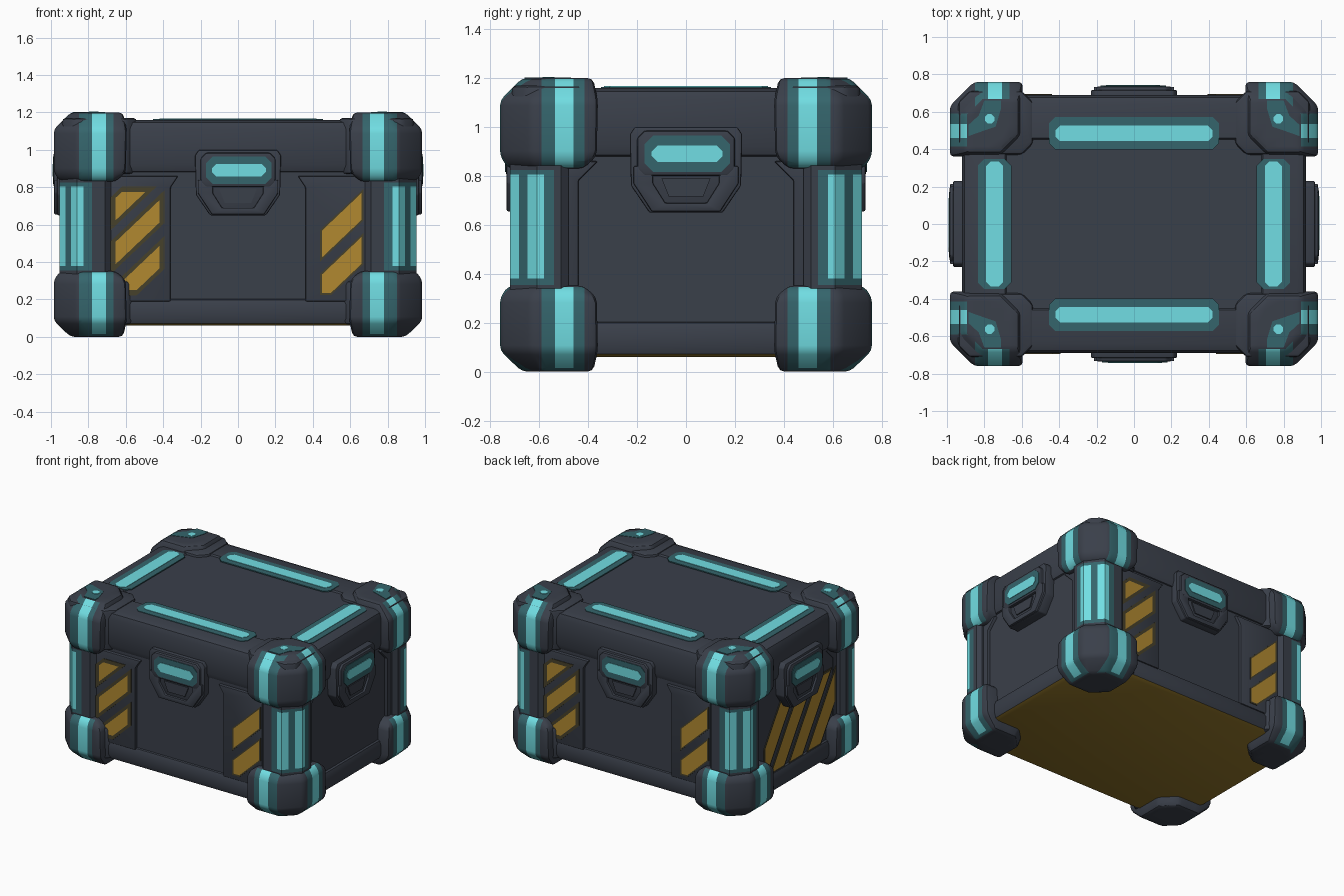
import bpy, bmesh, math
from mathutils import Vector

if "Cube" in bpy.data.objects:
    bpy.data.objects.remove(bpy.data.objects["Cube"])


def material(name, r, g, b):
    m = bpy.data.materials.new(name)
    m.diffuse_color = (r, g, b, 1)
    m.use_nodes = True
    m.node_tree.nodes["Principled BSDF"].inputs["Base Color"].default_value = m.diffuse_color
    return m


BODY = material("dark slate", 0.042, 0.050, 0.068)
GLOW = material("bright cyan", 0.165, 0.73, 0.77)
TEAL = material("dark teal", 0.035, 0.13, 0.15)
YELLOW = material("hazard yellow", 0.44, 0.25, 0.03)
OLIVE = material("dark olive", 0.062, 0.052, 0.024)
BROWN = material("underside brown", 0.28, 0.175, 0.022)


def finish(bm, name, mats, rule=None):
    bmesh.ops.recalc_face_normals(bm, faces=bm.faces[:])
    bm.normal_update()
    for f in bm.faces:
        f.smooth = True
        if rule:
            f.material_index = rule(f.calc_center_median(), f.normal)
    me = bpy.data.meshes.new(name)
    bm.to_mesh(me)
    bm.free()
    for m in mats:
        me.materials.append(m)
    me.set_sharp_from_angle(angle=math.radians(32))
    ob = bpy.data.objects.new(name, me)
    bpy.context.collection.objects.link(ob)
    return ob


def loft(rings):
    bm = bmesh.new()
    vs = [[bm.verts.new(p) for p in r] for r in rings]
    n = len(vs[0])
    for a, b in zip(vs, vs[1:]):
        for i in range(n):
            bm.faces.new((a[i], a[(i + 1) % n], b[(i + 1) % n], b[i]))
    bm.faces.new(vs[0][::-1])
    bm.faces.new(vs[-1])
    bmesh.ops.recalc_face_normals(bm, faces=bm.faces[:])
    return bm


def bevel(bm, w, seg=2):
    bmesh.ops.bevel(bm, geom=bm.edges[:], offset=w, segments=seg, profile=0.5,
                    affect='EDGES', clamp_overlap=True)


def cut(bm, co, no):
    bmesh.ops.bisect_plane(bm, geom=bm.verts[:] + bm.edges[:] + bm.faces[:],
                           plane_co=co, plane_no=no)


def side(k):
    """Maps (u, v, out) onto the front, right, back or left side (k = 0..3)."""
    c, s = ((1, 0), (0, 1), (-1, 0), (0, -1))[k]
    return lambda u, v, d: Vector((c * u + s * d, s * u - c * d, v))


def top(u, v, d):
    return Vector((u, v, d))


def prism(name, pts, place, d0, d1, mat, w=0):
    bm = loft([[place(u, v, d) for u, v in pts] for d in (d0, d1)])
    if w:
        bevel(bm, w)
    return finish(bm, name, [mat])


def rect(u0, u1, v0, v1, c=0.0):
    if not c:
        return [(u0, v0), (u1, v0), (u1, v1), (u0, v1)]
    return [(u0 + c, v0), (u1 - c, v0), (u1, v0 + c), (u1, v1 - c),
            (u1 - c, v1), (u0 + c, v1), (u0, v1 - c), (u0, v0 + c)]


def box(x, y, z0, z1, w):
    bm = loft([[Vector((u, v, z)) for u, v in rect(-x, x, -y, y)] for z in (z0, z1)])
    if w:
        bevel(bm, w)
    return bm


def strip(name, place, d, u0, u1, v0, v1, border):
    """Glowing strip: dark teal plate with a thin bright plate on it."""
    b = border
    prism(name + "_border", rect(u0 - b[0], u1 + b[0], v0 - b[1], v1 + b[1], 0.035), place, d - 0.004, d + 0.004, TEAL)
    prism(name + "_light", rect(u0, u1, v0, v1, 0.025), place, d, d + 0.007, GLOW)


# Crate core, base and lid
finish(box(0.895, 0.668, 0.1, 1.0, 0), "crate_core", [BODY])
finish(box(0.92, 0.69, 0.06, 0.21, 0.04), "crate_base", [BODY, BROWN],
       lambda c, n: 1 if n.z < -0.5 else 0)
lid = box(0.92, 0.69, 0.87, 1.16, 0.05)
lid_top = max(lid.faces, key=lambda f: f.calc_center_median().z + f.calc_area())
bmesh.ops.inset_individual(lid, faces=[lid_top], thickness=0.255, depth=0)
bmesh.ops.inset_individual(lid, faces=[lid_top], thickness=0.012, depth=-0.01)
finish(lid, "lid", [BODY])

# Glowing strips on the lid
for s in (-1, 1):
    strip("lid_long_strip", top, 1.16, -0.42, 0.42, s * 0.485 - 0.042, s * 0.485 + 0.042, (0.035, 0.045))
    strip("lid_short_strip", top, 1.16, s * 0.745 - 0.045, s * 0.745 + 0.045, -0.335, 0.335, (0.045, 0.012))


# Corner guards with coloured bands, one per crate corner
def corner_rule(c, n):
    x, y = abs(c.x), abs(c.y)
    for t, out, away, lo, hi, l0, l1 in ((x, abs(n.y), y - 0.6, 0.665, 0.85, 0.705, 0.78),
                                         (y, abs(n.x), x - 0.8, 0.415, 0.59, 0.46, 0.535)):
        if out > 0.3 and away > 0 and lo < t < hi:
            bright = l0 < t < l1 and 0.025 < c.z < 1.19
            return 2 if bright else 1
    return 0


def guard(name, sx, sy, upper):
    rings = []
    for z, o, i in ((0.83, 0.035, 0.06), (0.88, 0, 0.005), (1.11, 0, 0), (1.2, 0.09, 0.02)):
        x0, x1, y0, y1 = 0.595 + i, 0.985 - o, 0.36 + i, 0.76 - o
        c = 0.13 - 0.5 * o
        z = z if upper else (1.2 - z) * 0.95
        pts = [(x0, y0 + 0.1), (x0 + 0.1, y0), (x1, y0), (x1, y1 - c), (x1 - c, y1), (x0, y1)]
        rings.append([Vector((sx * x, sy * y, z)) for x, y in pts])
    bm = loft(rings)
    bevel(bm, 0.022)
    for x in (0.665, 0.705, 0.78, 0.85):
        cut(bm, (sx * x, 0, 0), (1, 0, 0))
    for y in (0.415, 0.46, 0.535, 0.59):
        cut(bm, (0, sy * y, 0), (0, 1, 0))
    finish(bm, name, [BODY, TEAL, GLOW], corner_rule)
    # Seating collar behind the guard
    z0, z1 = (0.87, 1.17) if upper else (0.066, 0.3)
    prism(name + "_collar", [(sx * u, sy * v) for u, v in rect(0.54, 0.94, 0.37, 0.712, 0.06)],
          top, z0, z1, BODY, 0.02)
    # Small light spot on the top face, joined to both bands by a dark patch
    if upper:
        pts = [(0.71, 0.66), (0.71, 0.62), (0.74, 0.52), (0.80, 0.50), (0.885, 0.47), (0.885, 0.53), (0.83, 0.58), (0.80, 0.66)]
        prism(name + "_patch", [(sx * u, sy * v) for u, v in pts], top, 1.197, 1.2025, TEAL)
        u, v, r = sx * 0.772, sy * 0.562, 0.025
        prism(name + "_spot", rect(u - r, u + r, v - r, v + r, r * 0.6), top, 1.197, 1.2045, GLOW)


# Vertical corner pillars with two light bands each
def pillar_rule(c, n):
    x, y = abs(c.x), abs(c.y)
    if not 0.355 < c.z < 0.825 or abs(n.z) > 0.5:
        return 0
    lit = 0.38 < c.z < 0.805
    if lit and ((0.825 < x < 0.893 and abs(n.y) > 0.3 and y > 0.6) or
                (0.58 < y < 0.648 and abs(n.x) > 0.3 and x > 0.8)):
        return 2
    return 1 if (x > 0.78 and y > 0.54) else 0


def pillar(sx, sy):
    pts = [(0.68, 0.48), (0.93, 0.48), (0.955, 0.51), (0.955, 0.61), (0.86, 0.72), (0.71, 0.72), (0.68, 0.69)]
    bm = loft([[Vector((sx * x, sy * y, z)) for x, y in pts] for z in (0.25, 0.9)])
    for x in (0.78, 0.825, 0.893):
        cut(bm, (sx * x, 0, 0), (1, 0, 0))
    for y in (0.54, 0.58, 0.648):
        cut(bm, (0, sy * y, 0), (0, 1, 0))
    for z in (0.355, 0.38, 0.805, 0.825):
        cut(bm, (0, 0, z), (0, 0, 1))
    finish(bm, "corner_pillar", [BODY, TEAL, GLOW], pillar_rule)


for sx in (-1, 1):
    for sy in (-1, 1):
        guard("upper_corner_guard", sx, sy, True)
        guard("lower_corner_guard", sx, sy, False)
        pillar(sx, sy)


# Hazard stripes: a flat patch cut into slanted bands, gaps removed
def hazard(name, place, d, u0, u1, v0, v1, slope, centres, half, e=0.018):
    o = place(0, 0, 0)
    U, V = place(1, 0, 0) - o, place(0, 1, 0) - o
    bm = bmesh.new()
    bm.faces.new([bm.verts.new(place(u, v, d)) for u, v in rect(u0 - e, u1 + e, v0 - e, v1 + e)])
    for k in centres:
        for h in (-half - e, -half, half, half + e):
            cut(bm, V * (k + h), V - U * slope)
    for u in (u0, u1):
        cut(bm, U * u, U)
    for v in (v0, v1):
        cut(bm, V * v, V)

    def offset(c):
        s = c.dot(V) - slope * c.dot(U)
        return min(abs(s - k) for k in centres)

    gaps = [f for f in bm.faces if offset(f.calc_center_median()) > half + e]
    bmesh.ops.delete(bm, geom=gaps, context='FACES')

    def rule(c, n):
        inside = u0 < c.dot(U) < u1 and v0 < c.dot(V) < v1
        return 1 if inside and offset(c) < half else 0

    ext = bmesh.ops.extrude_face_region(bm, geom=bm.faces[:])
    move = (place(0, 0, 1) - o) * 0.005
    for g in ext["geom"]:
        if isinstance(g, bmesh.types.BMVert):
            g.co += move
    finish(bm, name, [OLIVE, YELLOW], rule)


# Latch: base plate, hood with light, and a rim around a recessed grip
def latch(place, back, out):
    shell = [(-0.21, 1.0), (-0.23, 0.97), (-0.225, 0.76), (-0.15, 0.65),
             (0.15, 0.65), (0.225, 0.76), (0.23, 0.97), (0.21, 1.0)]
    prism("latch_base", shell, place, back, out - 0.028, BODY, 0.008)
    rim = [(-0.215, 0.84), (-0.215, 0.77), (-0.14, 0.655), (0.14, 0.655), (0.215, 0.77), (0.215, 0.84),
           (0.135, 0.84), (0.135, 0.77), (0.085, 0.69), (-0.085, 0.69), (-0.135, 0.77), (-0.135, 0.84)]
    prism("latch_rim", rim, place, back, out - 0.012, BODY, 0.006)
    prism("latch_grip", [(-0.10, 0.79), (-0.07, 0.715), (0.07, 0.715), (0.10, 0.79)],
          place, back, out - 0.02, BODY)
    prism("latch_hood", rect(-0.2, 0.2, 0.8, 0.985, 0.03), place, back, out - 0.009, BODY, 0.01)
    strip("latch_strip", place, out - 0.009, -0.14, 0.15, 0.857, 0.925, (0.03, 0.04))


for k in range(4):
    place = side(k)
    if k % 2 == 0:
        latch(place, 0.64, 0.745)
        # Raised side plates flanking the recessed centre panel
        for s in (-1, 1):
            pts = [(s * 0.36, 0.19), (s * 0.75, 0.19), (s * 0.75, 0.86), (s * 0.32, 0.86), (s * 0.36, 0.80)]
            prism("flank_plate", pts, place, 0.64, 0.69, BODY, 0.008)
        hazard("left_hazard_stripes", place, 0.689, -0.655, -0.42, 0.25, 0.775, 0.95, (0.825, 1.07, 1.305), 0.06, 0.028)
        hazard("right_hazard_stripes", place, 0.689, 0.45, 0.66, 0.235, 0.775, 0.95, (0.07, -0.165), 0.072, 0.012)
    else:
        latch(place, 0.86, 0.995)
        for s in (-1, 1):
            pts = [(s * 0.44, 0.19), (s * 0.55, 0.19), (s * 0.55, 0.86), (s * 0.36, 0.86), (s * 0.44, 0.78)]
            prism("flank_plate", pts, place, 0.86, 0.9 if k == 3 else 0.918, BODY, 0.008)

# Wide hazard panel on the left side only
hazard("side_hazard_stripes", side(3), 0.9, -0.36, 0.45, 0.21, 0.70, 1.5, (-0.11, 0.21, 0.53, 0.85), 0.105)
